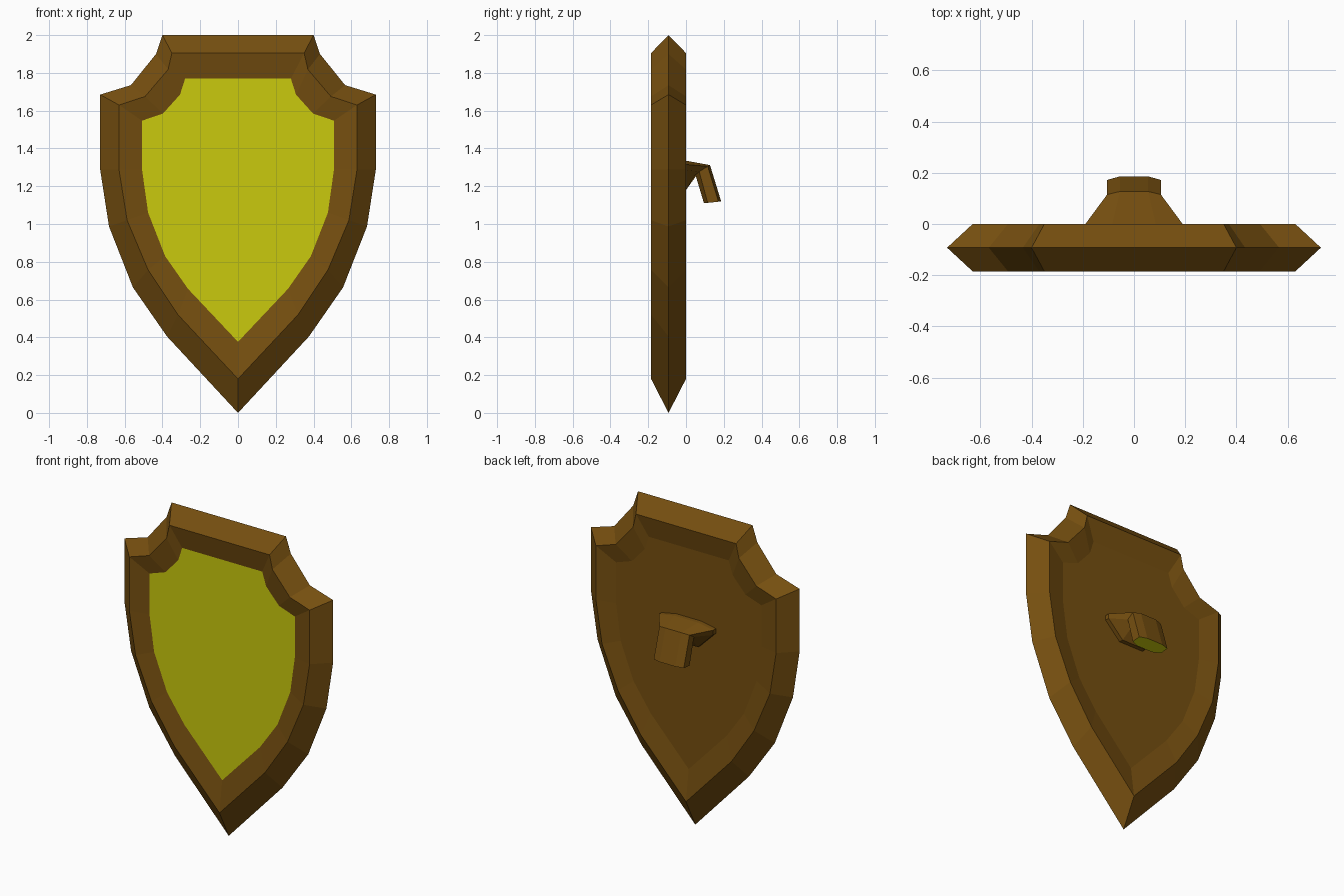
import bpy, bmesh

cube = bpy.data.objects.get("Cube")
if cube:
    bpy.data.objects.remove(cube, do_unlink=True)


def material(name, rgb):
    m = bpy.data.materials.new(name)
    m.use_nodes = True
    m.diffuse_color = (*rgb, 1)
    m.node_tree.nodes["Principled BSDF"].inputs["Base Color"].default_value = (*rgb, 1)
    return m


brown = material("brown_wood", (0.18, 0.078, 0.005))
yellow = material("yellow_paint", (0.59, 0.59, 0.004))


def loft(name, rings):
    """Bridge closed rings of equal length; the last cap is yellow."""
    bm = bmesh.new()
    loops = [[bm.verts.new(p) for p in ring] for ring in rings]
    n = len(loops[0])
    for a, b in zip(loops, loops[1:]):
        for i in range(n):
            j = (i + 1) % n
            bm.faces.new((a[i], a[j], b[j], b[i]))
    bm.faces.new(loops[0])
    bm.faces.new(loops[-1]).material_index = 1
    bmesh.ops.recalc_face_normals(bm, faces=bm.faces)
    mesh = bpy.data.meshes.new(name)
    bm.to_mesh(mesh)
    bm.free()
    mesh.materials.append(brown)
    mesh.materials.append(yellow)
    obj = bpy.data.objects.new(name, mesh)
    bpy.context.collection.objects.link(obj)
    return obj


def mirrored(half):
    """Close a half ring across x = 0, sharing points on the centre line."""
    return half + [(-x, y, z) for x, y, z in reversed(half) if x > 0]


# Half outlines (x, z) from the top edge round to the bottom tip
outer = [(.40, 2.0), (.434, 1.90), (.567, 1.735), (.73, 1.685), (.73, 1.29),
         (.683, .987), (.556, .664), (.376, .405), (0, 0)]
rim = [(.35, 1.905), (.37, 1.818), (.492, 1.675), (.63, 1.63), (.63, 1.288),
       (.587, 1.02), (.476, .757), (.318, .52), (0, .18)]
panel = [(.28, 1.77), (.307, 1.685), (.397, 1.585), (.508, 1.547), (.508, 1.288),
         (.476, 1.06), (.386, .83), (.265, .657), (0, .376)]

# Shield body: recessed back, bevelled rim, recessed painted front
layers = [(panel, -.027), (rim, 0), (outer, -.0925), (rim, -.185), (panel, -.158)]
loft("shield_body", [mirrored([(x, y, z) for x, z in line]) for line, y in layers])

# Handle: flared base, bend, hanging grip with a painted end
base = [(.085, 0, 1.335), (.19, 0, 1.315), (.19, 0, 1.285), (.085, 0, 1.18)]
root = [(x, -.04, z) for x, y, z in base]
bend = [(.055, .127, 1.312), (.105, .115, 1.305), (.105, .07, 1.277), (.055, .05, 1.26)]
end = [(.055, .186, 1.12), (.105, .172, 1.118), (.105, .115, 1.112), (.055, .095, 1.11)]
loft("back_handle", [mirrored(r) for r in (root, base, bend, end)])
